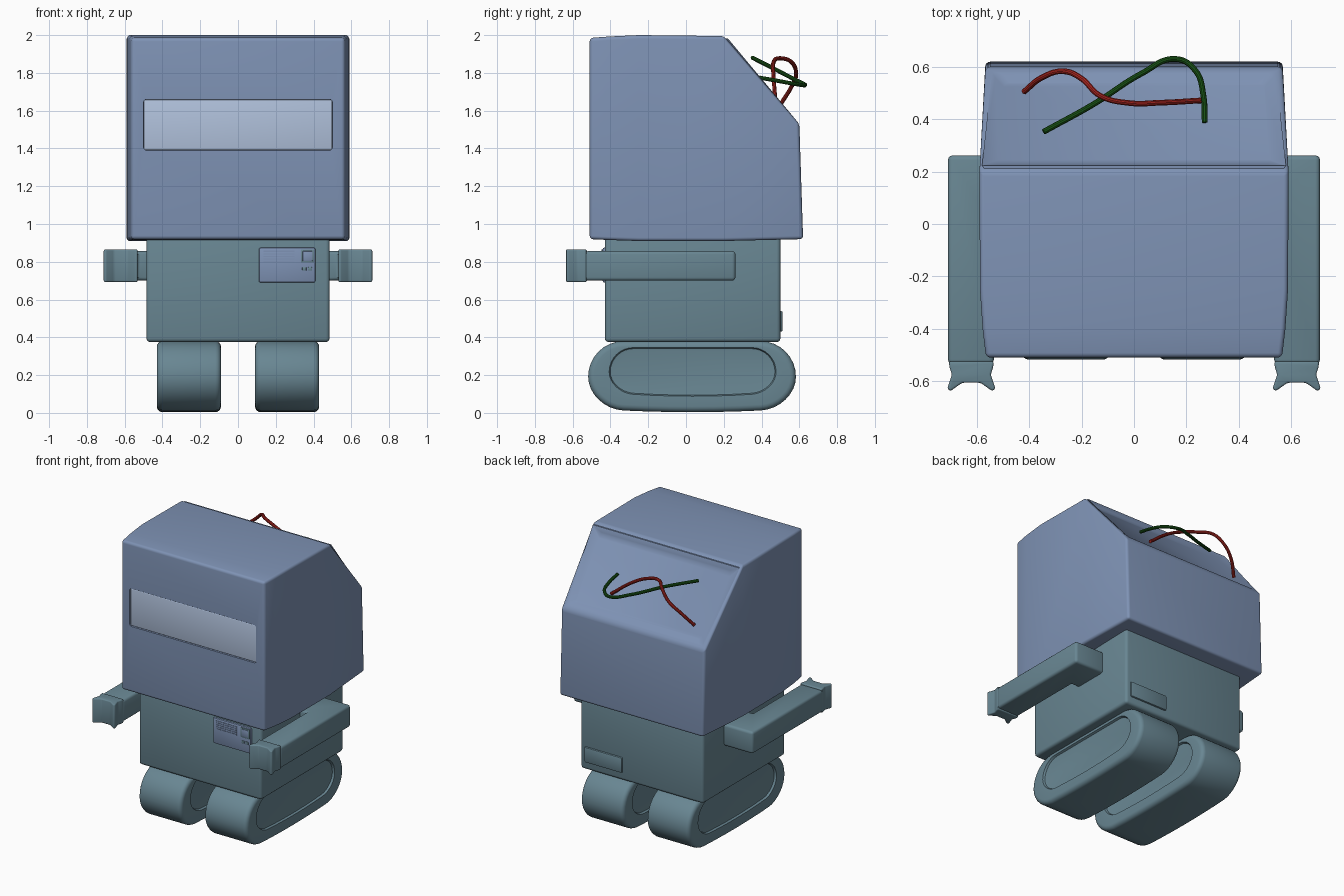
import bpy, bmesh, math
from mathutils import Vector

if "Cube" in bpy.data.objects:
    bpy.data.objects.remove(bpy.data.objects["Cube"])


def material(name, rgb):
    m = bpy.data.materials.new(name)
    m.diffuse_color = (*rgb, 1)
    m.use_nodes = True
    m.node_tree.nodes["Principled BSDF"].inputs["Base Color"].default_value = m.diffuse_color
    return m


BLUE = material("head_blue", (0.21, 0.29, 0.46))
TEAL = material("body_teal", (0.14, 0.24, 0.29))
PALE = material("visor_pale", (0.44, 0.54, 0.72))
RED = material("wire_red", (0.40, 0.02, 0.015))
GREEN = material("wire_green", (0.01, 0.09, 0.008))


def finish(bm, name, mat, bevel=0.0, segments=3, mirror=False):
    bmesh.ops.recalc_face_normals(bm, faces=bm.faces)
    me = bpy.data.meshes.new(name)
    bm.to_mesh(me)
    bm.free()
    ob = bpy.data.objects.new(name, me)
    bpy.context.collection.objects.link(ob)
    me.materials.append(mat)
    if bevel:
        b = ob.modifiers.new("Bevel", 'BEVEL')
        b.width, b.segments = bevel, segments
        b.limit_method, b.angle_limit = 'ANGLE', math.radians(30)
    if mirror:
        ob.modifiers.new("Mirror", 'MIRROR')
    return ob


def loft(rings):
    """Skin equal-length closed rings and cap both ends."""
    bm = bmesh.new()
    vs = [[bm.verts.new(p) for p in r] for r in rings]
    n = len(vs[0])
    for a, b in zip(vs, vs[1:]):
        for i in range(n):
            j = (i + 1) % n
            bm.faces.new((a[i], a[j], b[j], b[i]))
    bm.faces.new(vs[0])
    bm.faces.new(vs[-1])
    return bm


def box(name, lo, hi, mat, bevel=0.0, segments=3):
    ring = lambda z: [(lo[0], lo[1], z), (hi[0], lo[1], z), (hi[0], hi[1], z), (lo[0], hi[1], z)]
    return finish(loft([ring(lo[2]), ring(hi[2])]), name, mat, bevel, segments)


def plan_prism(name, pts, z0, z1, mat, bevel):
    return finish(loft([[(x, y, z) for x, y in pts] for z in (z0, z1)]), name, mat, bevel, 3, True)


# Head: cross-sections from front to back (y bottom, z bottom, y top, z top, half width)
stations = [(-0.51, 0.92, -0.51, 1.985, 0.565), (-0.40, 0.915, -0.40, 1.993, 0.578),
            (-0.25, 0.91, -0.25, 2.0, 0.588), (0.20, 0.91, 0.20, 1.995, 0.59),
            (0.62, 0.92, 0.60, 1.53, 0.567)]
bm = loft([[(-w, yb, zb), (w, yb, zb), (w, yt, zt), (-w, yt, zt)] for yb, zb, yt, zt, w in stations])
bmesh.ops.recalc_face_normals(bm, faces=bm.faces)
# Shallow recessed hatch in the sloping rear face
slope = [f for f in bm.faces if f.normal.y > 0.4 and f.normal.z > 0.4]
bmesh.ops.inset_individual(bm, faces=slope, thickness=0.055)
bmesh.ops.inset_individual(bm, faces=slope, thickness=0.045, depth=-0.018)
head = finish(bm, "head", BLUE, 0.045, 5)

# Visor set in a recess
cutter = box("visor_cutter", (-0.5, -0.6, 1.39), (0.5, -0.49, 1.66), BLUE, 0.015)
cutter.hide_render = True
cut = head.modifiers.new("Visor recess", 'BOOLEAN')
cut.operation, cut.object = 'DIFFERENCE', cutter
box("visor", (-0.498, -0.504, 1.392), (0.498, -0.47, 1.658), PALE, 0.006)

# Body and its panels
box("body", (-0.485, -0.43, 0.375), (0.485, 0.50, 0.94), TEAL, 0.02)
box("front_panel", (0.11, -0.442, 0.69), (0.41, -0.42, 0.875), BLUE, 0.01, 2)
for i in range(5):
    z = 0.797 + i * 0.014
    box(f"grille_slat_{i + 1}", (0.135, -0.445, z), (0.30, -0.435, z + 0.006), BLUE)
box("panel_screen_frame", (0.333, -0.447, 0.795), (0.403, -0.435, 0.865), TEAL, 0.003, 2)
box("panel_screen", (0.342, -0.450, 0.804), (0.394, -0.435, 0.856), BLUE, 0.003, 2)
for i, x in enumerate((0.34, 0.37)):
    box(f"panel_button_{i + 1}", (x, -0.447, 0.753), (x + 0.022, -0.435, 0.772), TEAL, 0.003, 2)
box("rear_panel", (0.15, 0.49, 0.43), (0.45, 0.512, 0.54), TEAL, 0.01, 2)

# Arms: L-shaped in plan, shoulder joining the body at the rear
plan_prism("arms", [(0.71, 0.262), (0.71, -0.535), (0.535, -0.535), (0.535, 0.01),
                    (0.46, 0.01), (0.46, 0.262)], 0.70, 0.857, TEAL, 0.018)
# Hands: flared, with a notched front
half = [(0.086, -0.525), (0.083, -0.548), (0.074, -0.575), (0.092, -0.628), (0.08, -0.638), (0.035, -0.606)]
hand = [(0.621 + x, y) for x, y in half] + [(0.621 - x, y) for x, y in reversed(half)]
plan_prism("hands", hand, 0.693, 0.865, TEAL, 0.012)


def stadium(x, cy, cz, hl, hh, n=16):
    """Rounded track outline with a slightly bellied underside."""
    pts = []
    for side, start in ((1, -90), (-1, 90)):
        for i in range(n + 1):
            a = math.radians(start + 180 * i / n)
            y, z = side * (hl - hh) + hh * math.cos(a), hh * math.sin(a)
            z += 0.02 * (y / hl) ** 2 * max(0, -z / hh)
            pts.append((x, cy + y, cz + z))
        # extra points along the straight run
        for k in range(1, 6):
            y, s = side * (hl - hh) * (1 - k / 3), side
            pts.append((x, cy + y, cz + s * hh + (0.02 * (y / hl) ** 2 if s < 0 else 0)))
    return pts


# Tracks: rounded rim, sunken oval on both sides
def track_side(x, s):
    rings = [stadium(x + s * 0.016, 0.035, 0.217, 0.425, 0.112),
             stadium(x + s * 0.014, 0.035, 0.217, 0.436, 0.123),
             stadium(x, 0.035, 0.217, 0.442, 0.129)]
    for k in range(5):
        a = math.radians(90 * k / 4)
        d = 0.03 * (1 - math.sin(a))
        rings.append(stadium(x + s * 0.03 * (1 - math.cos(a)), 0.032, 0.192, 0.55 - d, 0.188 - d))
    return rings


finish(loft(track_side(0.09, 1) + track_side(0.43, -1)[::-1]), "tracks", TEAL, mirror=True)


# Loose wires over the rear hatch
def wire(name, pts, mat):
    cu = bpy.data.curves.new(name, 'CURVE')
    cu.dimensions = '3D'
    cu.bevel_depth, cu.bevel_resolution, cu.resolution_u = 0.011, 3, 8
    cu.use_fill_caps = True
    sp = cu.splines.new('BEZIER')
    sp.bezier_points.add(len(pts) - 1)
    for bp, p in zip(sp.bezier_points, pts):
        bp.co = Vector(p)
        bp.handle_left_type = bp.handle_right_type = 'AUTO'
    cu.materials.append(mat)
    bpy.context.collection.objects.link(bpy.data.objects.new(name, cu))


wire("red_wire", [(-0.42, 0.505, 1.64), (-0.35, 0.56, 1.73), (-0.27, 0.583, 1.80), (-0.20, 0.555, 1.86),
                  (-0.13, 0.49, 1.877), (-0.02, 0.462, 1.85), (0.10, 0.463, 1.79), (0.26, 0.472, 1.67)], RED)
wire("green_wire", [(-0.345, 0.352, 1.88), (-0.15, 0.46, 1.825), (0.03, 0.575, 1.765), (0.16, 0.63, 1.735),
                    (0.235, 0.585, 1.74), (0.265, 0.49, 1.757), (0.27, 0.388, 1.775)], GREEN)

# Apply modifiers, then smooth
bpy.ops.object.select_all(action='DESELECT')
for ob in bpy.context.scene.objects:
    if ob != cutter:
        ob.select_set(True)
bpy.context.view_layer.objects.active = head
bpy.ops.object.convert(target='MESH')
bpy.ops.object.shade_smooth_by_angle(angle=math.radians(32))
bpy.data.objects.remove(cutter)
